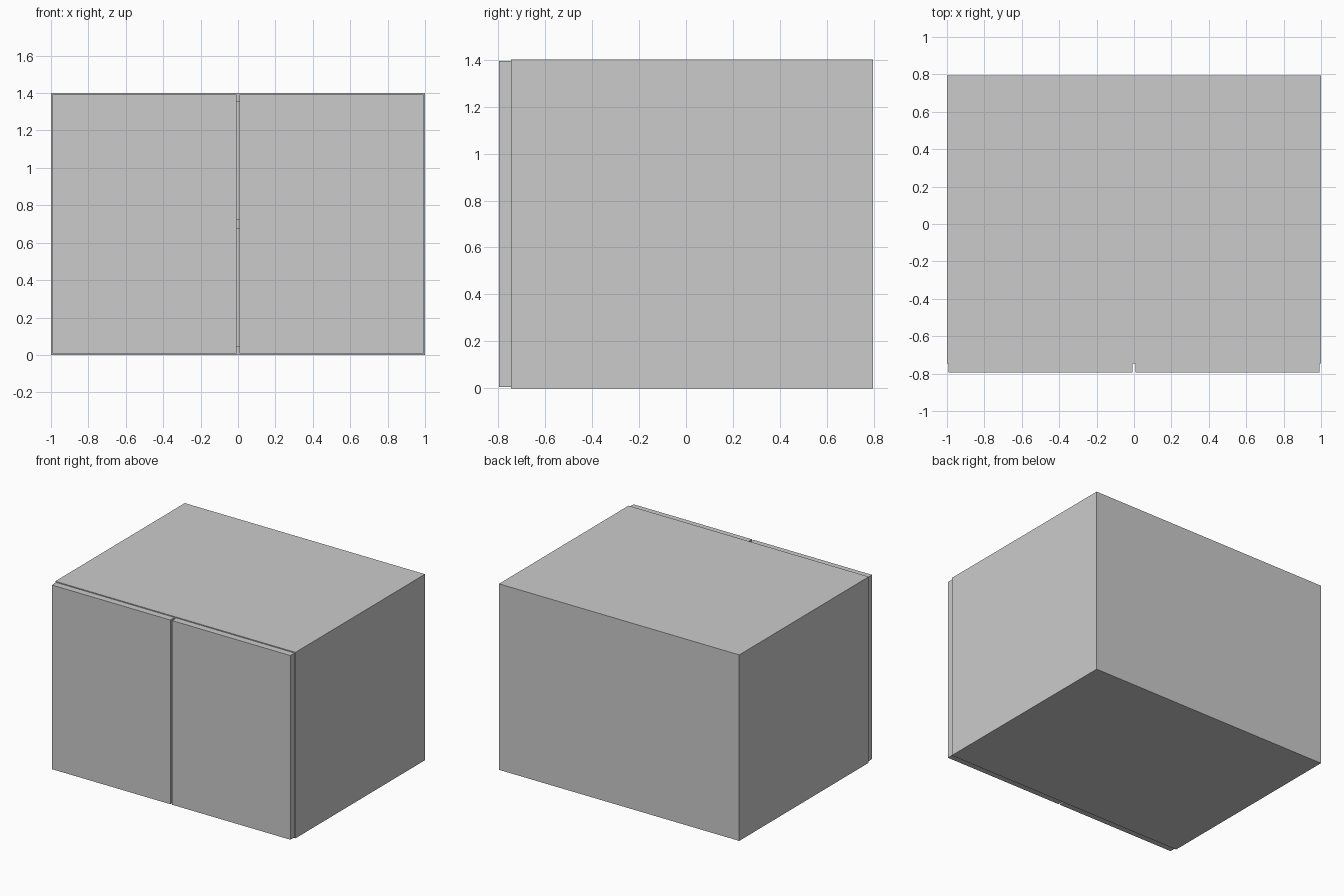
import bpy

if "Cube" in bpy.data.objects:
    bpy.data.objects.remove(bpy.data.objects["Cube"])

W, D, H = 1.0, 0.795, 1.4      # half width, half depth, height
T = 0.046                      # board thickness
FRONT = -0.745                 # front plane of the carcass
GAP = 0.007                    # reveal around each door


def board(name, x, y, z):
    """Box spanning the given (min, max) ranges."""
    bpy.ops.mesh.primitive_cube_add(size=1, location=[(a + b) / 2 for a, b in (x, y, z)])
    ob = bpy.context.object
    ob.name = name
    ob.scale = [b - a for a, b in (x, y, z)]
    bpy.ops.object.transform_apply(location=False, rotation=False, scale=True)
    return ob


inner = (-W + T, W - T)

# Side panels and doors, mirrored left and right
for side, s in (("left", -1), ("right", 1)):
    board(side + "_side_panel", sorted((s * (W - T), s * W)), (FRONT, D), (0, H))
    board(side + "_door", sorted((s * GAP, s * (W - GAP))), (-D, FRONT), (GAP, H - GAP))

# Horizontal boards between the sides
board("bottom_panel", inner, (FRONT, D), (0, T))
board("top_panel", inner, (FRONT, D), (H - T, H))
board("shelf", inner, (FRONT, D - T), (H / 2 - T / 2, H / 2 + T / 2))

# Back panel closing the carcass
board("back_panel", inner, (D - T, D), (T, H - T))
